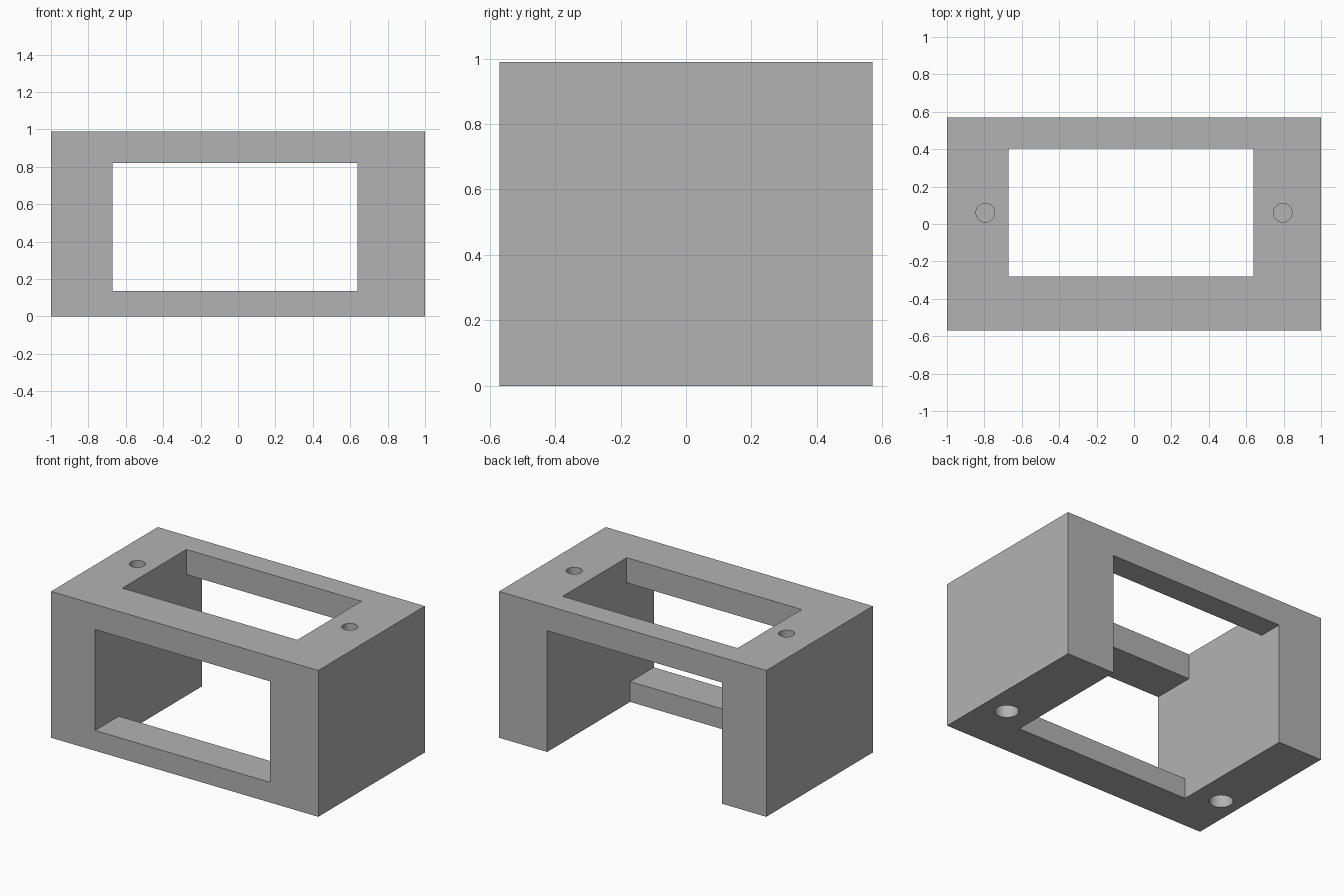
import bpy
import bmesh

if "Cube" in bpy.data.objects:
    bpy.data.objects.remove(bpy.data.objects["Cube"], do_unlink=True)

HALF_DEPTH = 0.57
HEIGHT = 0.99

grey = bpy.data.materials.new("plain grey")
grey.use_nodes = True
grey.diffuse_color = (0.45, 0.45, 0.45, 1)
grey.node_tree.nodes["Principled BSDF"].inputs["Base Color"].default_value = (0.45, 0.45, 0.45, 1)


def prism(name, profile, x0, x1):
    """Extrude a (y, z) profile from x0 to x1."""
    bm = bmesh.new()
    face = bm.faces.new([bm.verts.new((x0, y, z)) for y, z in profile])
    out = bmesh.ops.extrude_face_region(bm, geom=[face])
    verts = [v for v in out["geom"] if isinstance(v, bmesh.types.BMVert)]
    bmesh.ops.translate(bm, verts=verts, vec=(x1 - x0, 0, 0))
    bmesh.ops.recalc_face_normals(bm, faces=bm.faces)
    mesh = bpy.data.meshes.new(name)
    bm.to_mesh(mesh)
    bm.free()
    mesh.materials.append(grey)
    obj = bpy.data.objects.new(name, mesh)
    bpy.context.collection.objects.link(obj)
    return obj


def cut(body, cutter):
    """Subtract the cutter from the body and discard it."""
    cutter.hide_render = True
    mod = body.modifiers.new("cut", 'BOOLEAN')
    mod.operation = 'DIFFERENCE'
    mod.solver = 'EXACT'
    mod.object = cutter
    bpy.context.view_layer.objects.active = body
    bpy.ops.object.modifier_apply(modifier=mod.name)
    bpy.data.objects.remove(cutter, do_unlink=True)


def screw_hole(body, x, y, z, radius, depth):
    """Blind round hole centred on the surface height z."""
    bpy.ops.mesh.primitive_cylinder_add(vertices=40, radius=radius, depth=2 * depth, location=(x, y, z))
    cutter = bpy.context.object
    cutter.data.materials.append(grey)
    cut(body, cutter)


# Outer block
frame = prism("bracket_frame", [(-HALF_DEPTH, 0), (HALF_DEPTH, 0),
                                (HALF_DEPTH, HEIGHT), (-HALF_DEPTH, HEIGHT)], -1, 1)

# Front window, open back and bottom, and top window share one profile
opening = [(-1, 0.137), (-0.317, 0.137), (-0.317, -1), (1, -1), (1, 0.82),
           (0.405, 0.82), (0.405, 2), (-0.28, 2), (-0.28, 0.82), (-1, 0.82)]
cut(frame, prism("opening_cutter", opening, -0.67, 0.64))

# Small holes in the top, larger ones in the underside
for x in (-0.795, 0.795):
    screw_hole(frame, x, 0.06, HEIGHT, 0.05, 0.25)
for x in (-0.86, 0.835):
    screw_hole(frame, x, -0.205, 0, 0.073, 0.25)

bpy.ops.object.select_all(action='DESELECT')
frame.select_set(True)
bpy.context.view_layer.objects.active = frame
bpy.ops.object.shade_smooth_by_angle()
